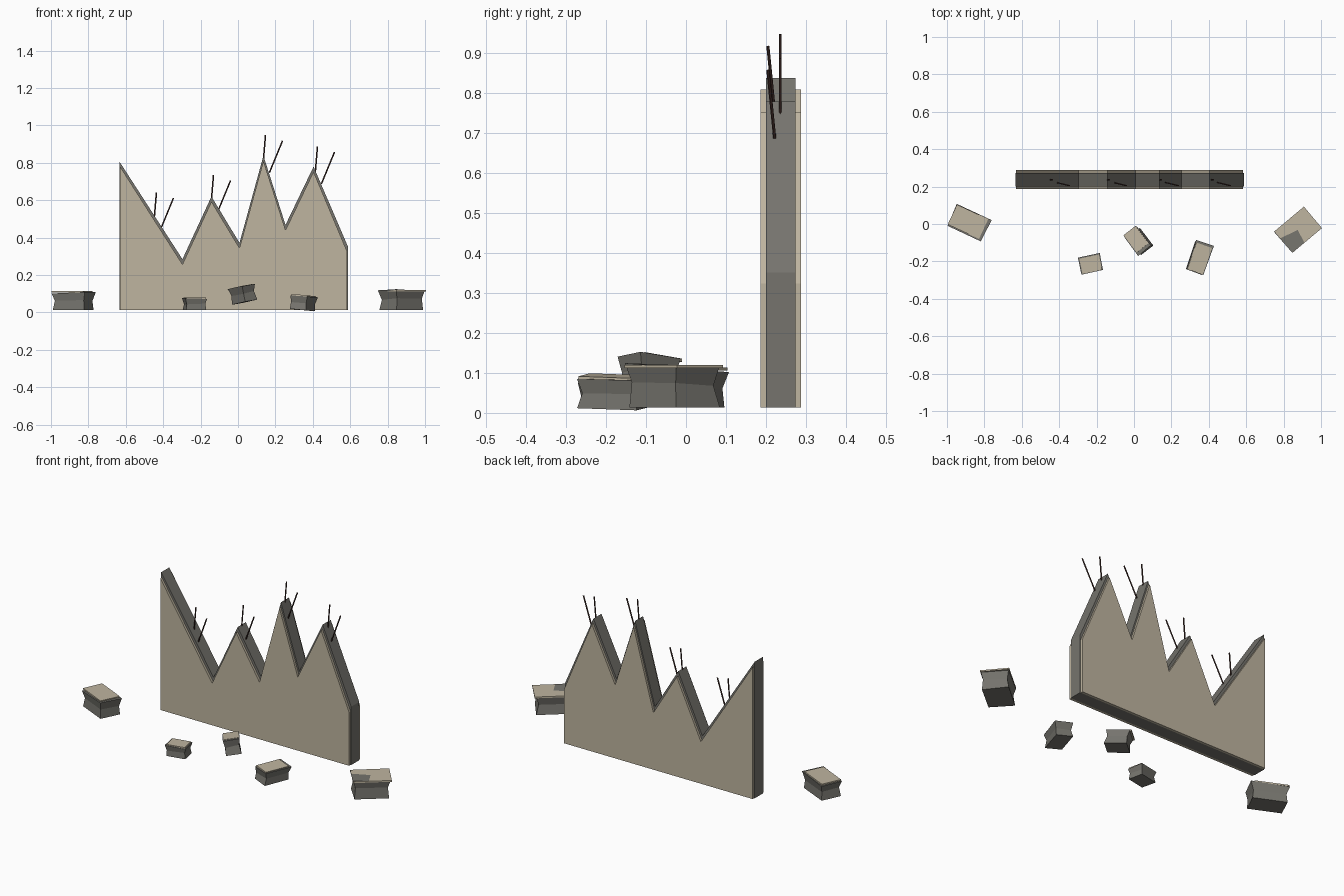
import bpy, bmesh, math, random
from mathutils import Vector, Matrix, Euler

if "Cube" in bpy.data.objects:
    bpy.data.objects.remove(bpy.data.objects["Cube"])

random.seed(4)


def material(name, color):
    m = bpy.data.materials.new(name)
    m.diffuse_color = (*color, 1)
    m.use_nodes = True
    m.node_tree.nodes["Principled BSDF"].inputs["Base Color"].default_value = m.diffuse_color
    return m


PLASTER = material("plaster", (0.52, 0.46, 0.35))
CONCRETE = material("concrete", (0.18, 0.175, 0.155))
STEEL = material("rusty_steel", (0.06, 0.03, 0.025))


def finish(bm, name, mat):
    bmesh.ops.recalc_face_normals(bm, faces=bm.faces)
    me = bpy.data.meshes.new(name)
    bm.to_mesh(me)
    bm.free()
    me.materials.append(mat)
    ob = bpy.data.objects.new(name, me)
    bpy.context.collection.objects.link(ob)
    return ob


def slab(name, outline, y0, y1, mat):
    bm = bmesh.new()
    face = bm.faces.new([bm.verts.new((x, y0, z)) for x, z in outline])
    ext = bmesh.ops.extrude_face_region(bm, geom=[face])
    for v in ext["geom"]:
        if isinstance(v, bmesh.types.BMVert):
            v.co.y = y1
    finish(bm, name, mat)


def rod(name, a, b, r=0.004):
    a, b = Vector(a), Vector(b)
    bm = bmesh.new()
    rot = (b - a).to_track_quat('Z', 'Y').to_matrix().to_4x4()
    bmesh.ops.create_cone(bm, cap_ends=True, segments=6, radius1=r, radius2=r,
                          depth=(b - a).length,
                          matrix=Matrix.Translation((a + b) / 2) @ rot)
    finish(bm, name, STEEL)


def chunk(i, pos, size, turn, tilt, plate):
    """Waisted concrete lump with a thin plaster plate on its top."""
    sx, sy, h = size
    mat = Matrix.Translation(pos) @ Euler(
        (math.radians(tilt[0]), math.radians(tilt[1]), math.radians(turn))).to_matrix().to_4x4()
    bm = bmesh.new()
    rings = []
    for z, s in ((0, 0.92), (h * 0.52, 0.84), (h * 0.95, 0.98)):
        ring = []
        for cx, cy in ((-1, -1), (1, -1), (1, 1), (-1, 1)):
            k = s + random.uniform(-0.04, 0.04)
            dz = 0 if z == 0 else random.uniform(-0.05, 0.05) * h
            ring.append(bm.verts.new((cx * sx / 2 * k, cy * sy / 2 * k, z + dz)))
        rings.append(ring)
    for lo, hi in zip(rings, rings[1:]):
        for j in range(4):
            n = (j + 1) % 4
            bm.faces.new((lo[j], lo[n], hi[n], hi[j]))
    bm.faces.new(rings[0])
    bm.faces.new(rings[-1])
    bm.transform(mat)
    finish(bm, f"rubble_{i}", CONCRETE)

    # plaster plate
    scale, px, py, pz = plate
    bm = bmesh.new()
    bmesh.ops.create_cube(bm, size=1, matrix=mat @ Matrix.Translation((px, py, h * pz))
                          @ Matrix.Diagonal((sx * scale, sy * scale, 0.008, 1)))
    finish(bm, f"rubble_plaster_{i}", PLASTER)


# broken wall: concrete core with slightly lower plaster skins
BASE = 0.013
top = [(-0.634, 0.807), (-0.297, 0.285), (-0.142, 0.62), (0.008, 0.372),
       (0.136, 0.838), (0.254, 0.468), (0.404, 0.78), (0.588, 0.352)]
core = [(-0.634, BASE)] + top + [(0.588, BASE)]
skin = ([(-0.63, BASE)] + [(max(-0.63, min(0.584, x)), z - 0.028) for x, z in top]
        + [(0.584, BASE)])
slab("wall_core", core, 0.2, 0.274, CONCRETE)
slab("front_plaster", skin, 0.186, 0.2, PLASTER)
slab("back_plaster", skin, 0.274, 0.288, PLASTER)

# pairs of bare reinforcing rods
for i, (x, z) in enumerate(((-0.436, 0.642), (-0.131, 0.735), (0.147, 0.948), (0.425, 0.888))):
    rod(f"upright_rod_{i}", (x - 0.016, 0.236, z - 0.19), (x, 0.236, z))
    rod(f"bent_rod_{i}", (x + 0.021, 0.222, z - 0.2), (x + 0.091, 0.205, z - 0.03))

# fallen rubble: position, size, turn, tilt, plate (scale, x, y, height)
chunks = [
    ((-0.882, 0.005, 0.013), (0.205, 0.13, 0.097), -25, (0, 0), (0.9, -0.008, 0.004, 1.0)),
    ((-0.232, -0.213, 0.013), (0.118, 0.092, 0.064), 12, (0, 0), (0.9, 0, -0.002, 1.0)),
    ((0.035, -0.093, 0.055), (0.13, 0.09, 0.092), -53, (8, -8), (0.9, -0.012, 0.0, 0.9)),
    ((0.345, -0.182, 0.013), (0.1, 0.17, 0.076), -19, (-2, 5), (0.88, 0, -0.003, 1.0)),
    ((0.875, -0.033, 0.013), (0.205, 0.15, 0.112), 40, (0, 0), (1.0, 0.004, 0.0, 0.92)),
]
for i, c in enumerate(chunks):
    chunk(i, *c)
